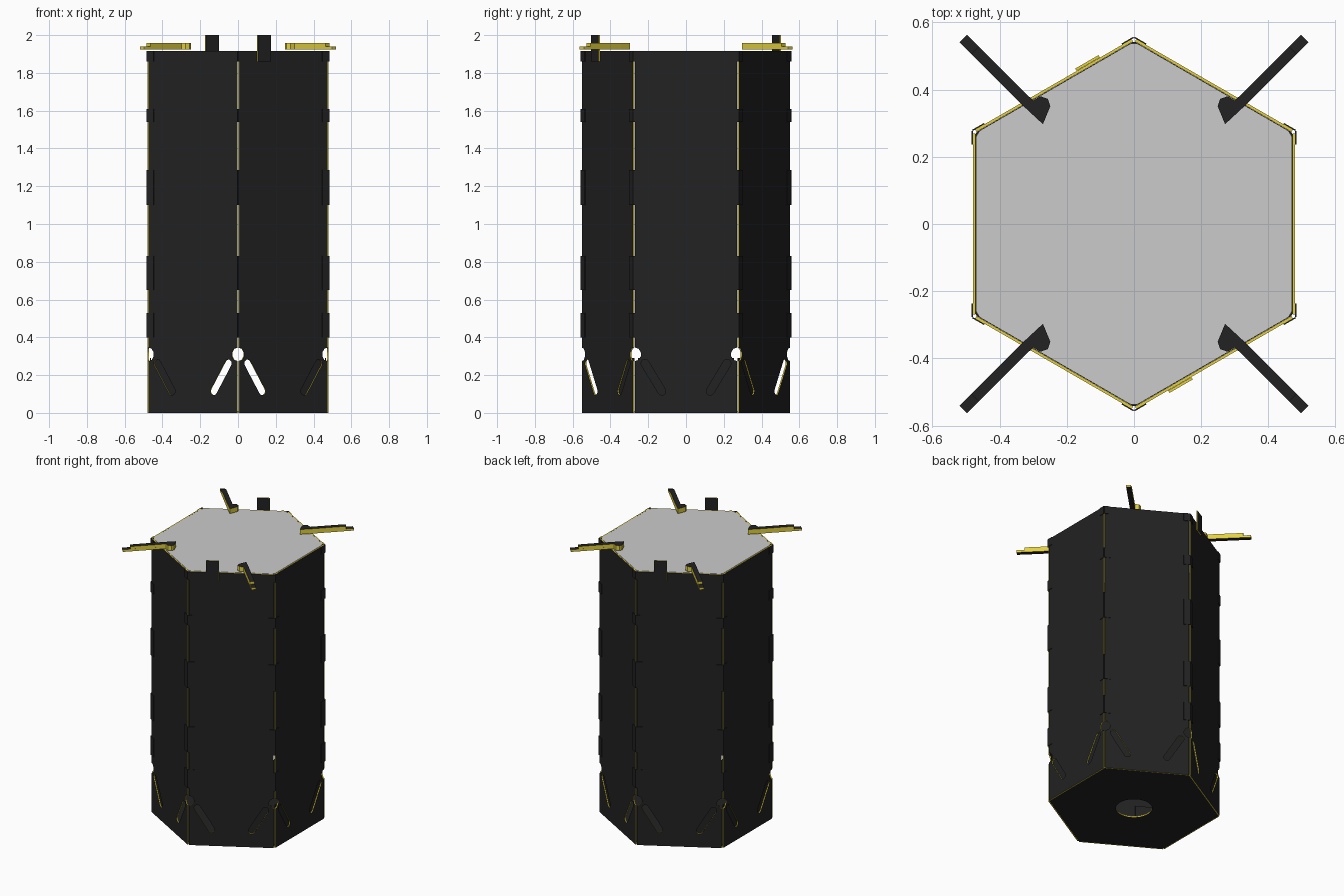
import bpy
from math import sin, cos, pi, radians, atan2
from mathutils import Matrix, Vector

if "Cube" in bpy.data.objects:
    bpy.data.objects.remove(bpy.data.objects["Cube"])


def material(name, rgb):
    m = bpy.data.materials.new(name)
    m.diffuse_color = (*rgb, 1)
    m.use_nodes = True
    m.node_tree.nodes["Principled BSDF"].inputs["Base Color"].default_value = m.diffuse_color
    return m


BLACK = material("black_coating", (0.016, 0.016, 0.016))
YELLOW = material("yellow_cut_edge", (0.78, 0.64, 0.05))


def sheet(name, loops, thick, matrix, face=BLACK, edge=YELLOW):
    """Flat cut sheet: first loop is the outline, others are holes."""
    c = bpy.data.curves.new(name, 'CURVE')
    c.dimensions = '2D'
    c.fill_mode = 'BOTH'
    c.extrude = thick / 2
    for pts in loops:
        s = c.splines.new('POLY')
        s.points.add(len(pts) - 1)
        for p, (x, y) in zip(s.points, pts):
            p.co = (x, y, 0, 1)
        s.use_cyclic_u = True
    tmp = bpy.data.objects.new(name + "_outline", c)
    bpy.context.collection.objects.link(tmp)
    dg = bpy.context.evaluated_depsgraph_get()
    dg.update()
    me = bpy.data.meshes.new_from_object(tmp.evaluated_get(dg))
    bpy.data.objects.remove(tmp)
    me.materials.clear()
    if face:
        me.materials.append(face)
        me.materials.append(edge)
        for p in me.polygons:
            p.material_index = 0 if abs(p.normal.z) > 0.5 else 1
    for p in me.polygons:
        p.use_smooth = False
    me.name = name
    ob = bpy.data.objects.new(name, me)
    ob.matrix_world = matrix
    bpy.context.collection.objects.link(ob)
    return ob


def side(angle, dist):
    """Local x runs along the side, local y up, local z outward."""
    a = radians(angle)
    n = Vector((cos(a), sin(a), 0))
    m = Matrix((Vector((-sin(a), cos(a), 0)), Vector((0, 0, 1)), n)).transposed().to_4x4()
    m.translation = n * dist
    return m


def rect(x0, x1, y0, y1):
    return [(x0, y0), (x1, y0), (x1, y1), (x0, y1)]


def slot(a, b, r, n=8):
    """Round-ended slot between two points."""
    d = atan2(b[1] - a[1], b[0] - a[0])
    return ([(a[0] + r * cos(d + pi / 2 + pi * i / n), a[1] + r * sin(d + pi / 2 + pi * i / n)) for i in range(n + 1)]
            + [(b[0] + r * cos(d - pi / 2 + pi * i / n), b[1] + r * sin(d - pi / 2 + pi * i / n)) for i in range(n + 1)])


def hexagon(apothem, cut):
    """Hexagon with points on +-y and clipped corners."""
    h = apothem * math_tan30 - cut
    pts = []
    for k in range(6):
        a = radians(60 * k)
        for u in (-h, h):
            pts.append((apothem * cos(a) - u * sin(a), apothem * sin(a) + u * cos(a)))
    return pts


math_tan30 = sin(pi / 6) / cos(pi / 6)
H, W = 1.915, 0.269

# Side panels with angled slots and corner notches
notch = [(W, 0), (W, 0.275), (W - 0.018, 0.28), (W - 0.03, 0.3),
         (W - 0.03, 0.32), (W - 0.018, 0.34), (W, 0.345), (W, H)]
outline = notch + [(-x, z) for x, z in reversed(notch)]
slots = [slot((s * 0.217, 0.262), (s * 0.128, 0.115), 0.021) for s in (-1, 1)]
tab_heights = [(0.40, 0.53), (0.65, 0.83), (1.10, 1.285), (1.54, 1.61), (1.86, H)]
open_slot = {60: 1, 240: 1, 120: -1, 300: -1}
for k in range(6):
    ang = 60 * k
    sheet("side_panel", [outline] + slots, 0.008, side(ang, 0.4755))
    for s in (-1, 1):
        # Corner tabs
        for z0, z1 in tab_heights:
            sheet("corner_tab", [rect(*sorted((s * 0.236, s * 0.277)), z0, z1)],
                  0.004, side(ang, 0.4815), BLACK, BLACK)
        # Inner backing of the closed slots
        if open_slot.get(ang) != s:
            sheet("slot_backing", [rect(*sorted((s * 0.09, s * 0.255)), 0.07, 0.29)],
                  0.004, side(ang, 0.463), BLACK, BLACK)

# Upright grip plates on two opposite panels
for ang in (120, 300):
    sheet("grip_plate", [rect(-0.16, -0.08, 1.86, 2.0)], 0.008, side(ang, 0.484))

# Bottom plate with round hole, and grey top lid
hole = [(0.115 * cos(2 * pi * i / 32), 0.115 * sin(2 * pi * i / 32)) for i in range(32)]
sheet("bottom_plate", [hexagon(0.471, 0.004), hole], 0.01, Matrix.Translation((0, 0, 0.006)))
sheet("top_lid", [hexagon(0.47, 0.012)], 0.008, Matrix.Translation((0, 0, H - 0.003)), None)

# Diagonal arms resting on the top, in two layers
head = [(0.271, 0.297), (0.325, 0.347)]
heel = [(0.300, 0.367), (0.278, 0.380), (0.256, 0.372), (0.249, 0.350)]
for sx in (-1, 1):
    for sy in (-1, 1):
        for name, tip, z, t in (("arm_lower", 0.0, 1.931, 0.016), ("arm_upper", 0.035, 1.948, 0.018)):
            pts = head + [(0.519 - tip, 0.541 - tip), (0.497 - tip, 0.563 - tip)] + heel
            sheet(name, [[(sx * x, sy * y) for x, y in pts]], t, Matrix.Translation((0, 0, z)))
